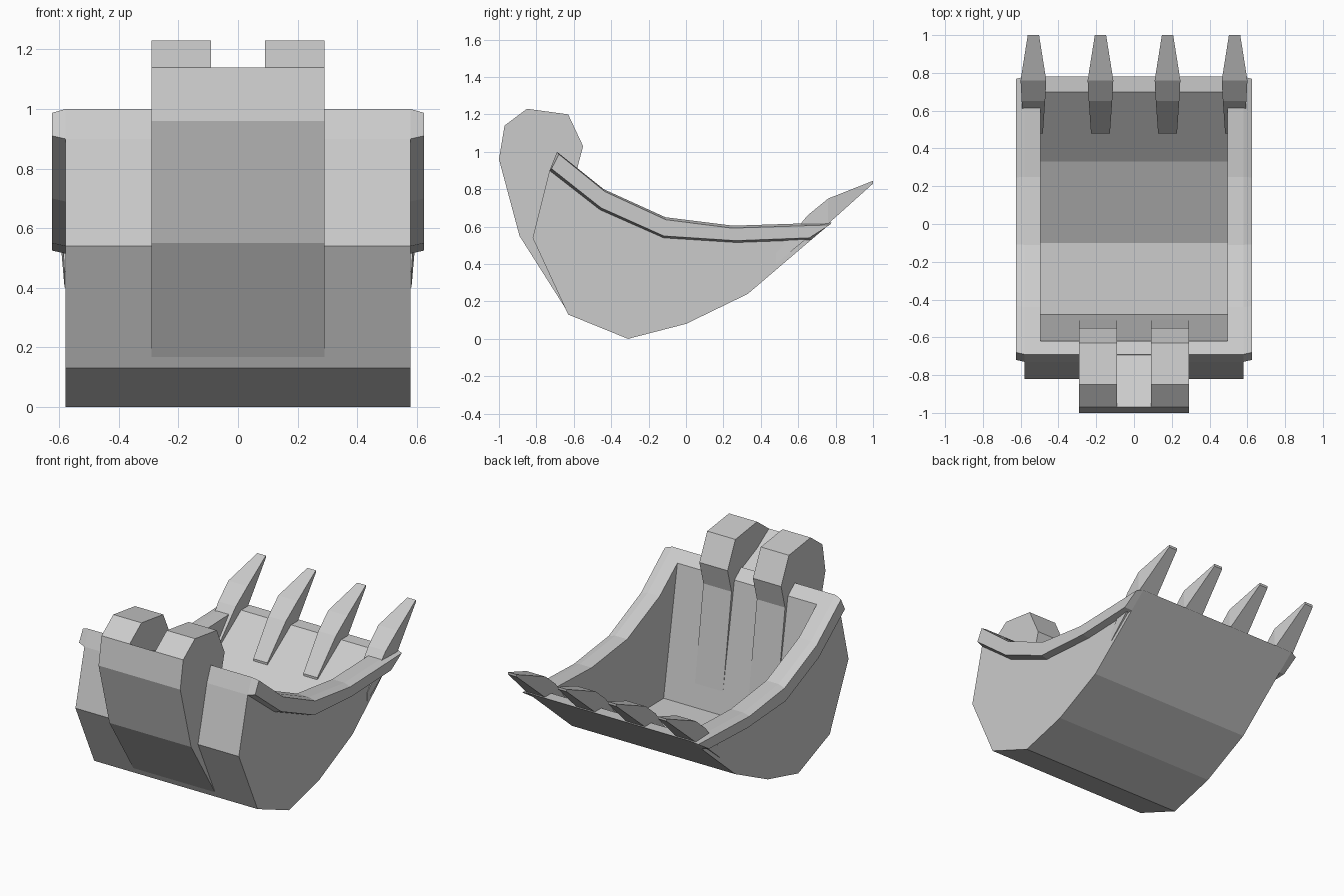
import bpy
import bmesh

cube = bpy.data.objects.get("Cube")
if cube:
    bpy.data.objects.remove(cube, do_unlink=True)

steel = bpy.data.materials.new("grey_steel")
steel.use_nodes = True
colour = (0.6, 0.6, 0.6, 1)
steel.diffuse_color = colour
steel.node_tree.nodes["Principled BSDF"].inputs["Base Color"].default_value = colour


def loft(name, sections):
    """Join matching closed loops of points and cap both ends."""
    bm = bmesh.new()
    loops = [[bm.verts.new(p) for p in s] for s in sections]
    for a, b in zip(loops, loops[1:]):
        for i in range(len(a)):
            j = (i + 1) % len(a)
            bm.faces.new((a[i], a[j], b[j], b[i]))
    bm.faces.new(loops[0][::-1])
    bm.faces.new(loops[-1])
    bmesh.ops.recalc_face_normals(bm, faces=bm.faces)
    mesh = bpy.data.meshes.new(name)
    bm.to_mesh(mesh)
    bm.free()
    mesh.materials.append(steel)
    obj = bpy.data.objects.new(name, mesh)
    bpy.context.collection.objects.link(obj)
    return obj


def prism(name, profile, x0, x1):
    """Extrude a side profile of (y, z) points across x."""
    return loft(name, [[(x, y, z) for y, z in profile] for x in (x0, x1)])


# Bucket shell: outer solid with the scoop cut out of it
rim_top = [(-0.69, 1.0), (-0.44, 0.80), (-0.11, 0.65), (0.25, 0.605), (0.78, 0.622)]
rim_low = [(0.67, 0.53), (0.27, 0.515), (-0.12, 0.54), (-0.46, 0.69), (-0.73, 0.90)]
belly = [(0.67, 0.53), (0.33, 0.24), (0.0, 0.08), (-0.31, 0.0),
         (-0.63, 0.13), (-0.82, 0.54), (-0.73, 0.90)]
scoop = [(-0.65, 1.12), (-0.48, 0.13), (-0.10, 0.125), (0.33, 0.32),
         (0.70, 0.62), (0.95, 0.82), (0.95, 1.2), (-0.65, 1.2)]
shell = prism("bucket_shell", rim_top + belly, -0.58, 0.58)
cutter = prism("scoop_cutter", scoop, -0.495, 0.495)
cutter.hide_render = True
cut = shell.modifiers.new("scoop", "BOOLEAN")
cut.operation = "DIFFERENCE"
cut.solver = "EXACT"
cut.object = cutter
bpy.context.view_layer.objects.active = shell
bpy.ops.object.modifier_apply(modifier=cut.name)
bpy.data.objects.remove(cutter, do_unlink=True)

# Chamfered flange along each side rim
inner = rim_top + rim_low
outer = ([(y * 0.985, z - 0.013) for y, z in rim_top]
         + [(y * 0.985, z + 0.01) for y, z in rim_low])
for side, s in (("left", 1), ("right", -1)):
    loft(side + "_rim_flange", [[(s * 0.58, y, z) for y, z in inner],
                                [(s * 0.625, y, z) for y, z in outer]])

# Mounting ears and the web joining them
back = [(-0.63, 0.14), (-0.89, 0.55), (-1.0, 0.96), (-0.97, 1.14)]
ear = back + [(-0.85, 1.23), (-0.63, 1.20), (-0.55, 1.03), (-0.59, 0.88), (-0.49, 0.17)]
web = back + [(-0.85, 1.06), (-0.66, 0.975)]
for side, s in (("left", 1), ("right", -1)):
    prism(side + "_mount_ear", ear, s * 0.09, s * 0.29)
prism("mount_web", web, -0.09, 0.09)

# Digging teeth: rows of y, top z, bottom z, half width
rows = [(1.0, 0.845, 0.83, 0.03), (0.76, 0.75, 0.615, 0.068),
        (0.65, 0.66, 0.54, 0.062), (0.48, 0.455, 0.40, 0.05)]
for n in range(4):
    x = (n - 1.5) * 0.355
    loft(f"tooth_{n + 1}", [[(x - w, y, t), (x + w, y, t), (x + w, y, b), (x - w, y, b)]
                            for y, t, b, w in rows])
